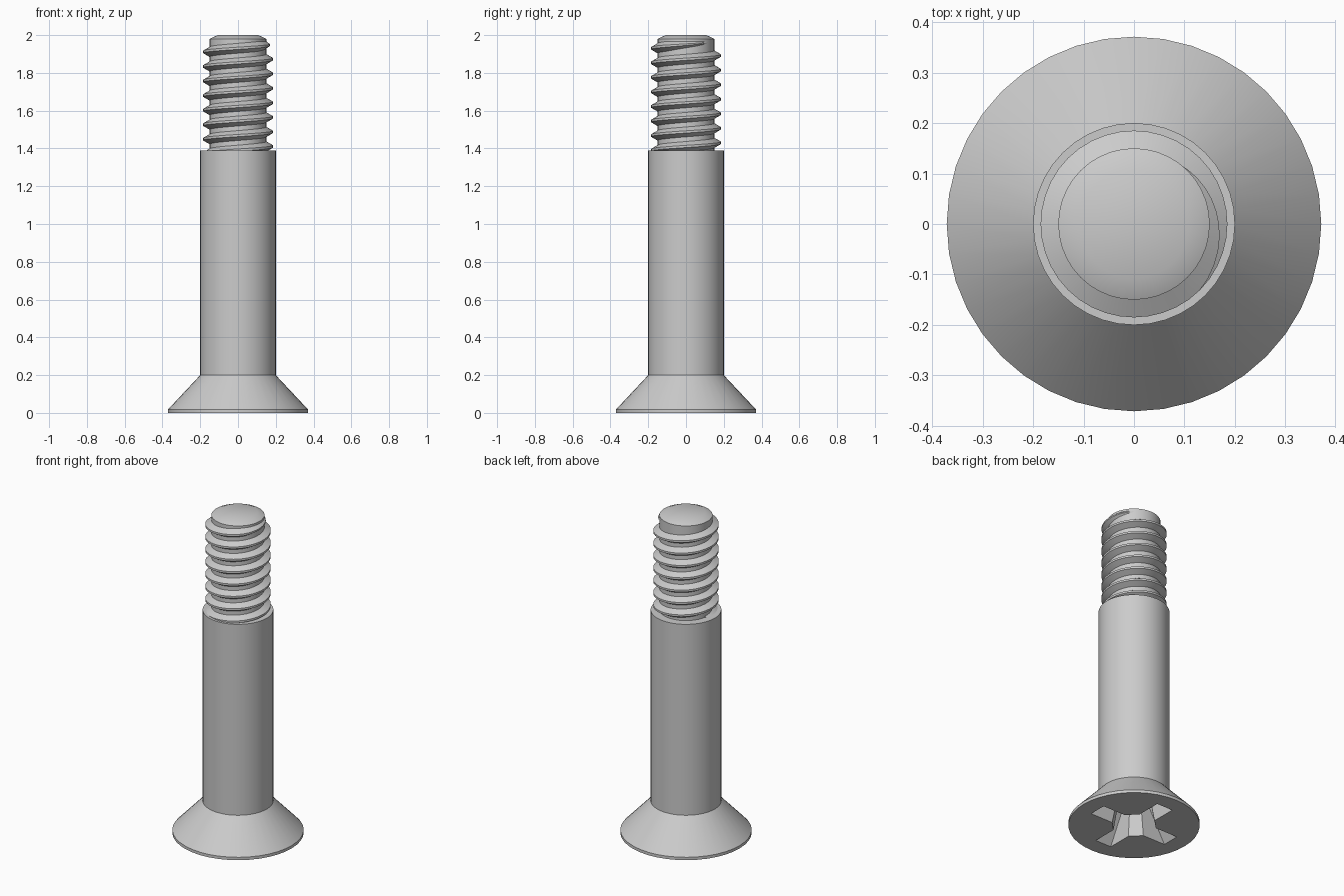
import bpy
import bmesh
from math import cos, sin, radians, pi

old = bpy.data.objects.get("Cube")
if old:
    bpy.data.objects.remove(old, do_unlink=True)

SEG = 40
steel = bpy.data.materials.new("grey steel")
steel.use_nodes = True
steel.diffuse_color = (0.6, 0.6, 0.6, 1)
steel.node_tree.nodes["Principled BSDF"].inputs["Base Color"].default_value = (0.6, 0.6, 0.6, 1)


def finish(name, bm):
    bmesh.ops.recalc_face_normals(bm, faces=bm.faces)
    mesh = bpy.data.meshes.new(name)
    bm.to_mesh(mesh)
    bm.free()
    mesh.materials.append(steel)
    obj = bpy.data.objects.new(name, mesh)
    bpy.context.collection.objects.link(obj)
    bpy.ops.object.select_all(action='DESELECT')
    obj.select_set(True)
    bpy.context.view_layer.objects.active = obj
    bpy.ops.object.shade_smooth_by_angle(angle=radians(30))
    return obj


def bridge(bm, a, b):
    n = len(a)
    for i in range(n):
        j = (i + 1) % n
        bm.faces.new((a[i], a[j], b[j], b[i]))


def lathe(bm, profile):
    rings = []
    for r, z in profile:
        rings.append([bm.verts.new((r * cos(2 * pi * i / SEG), r * sin(2 * pi * i / SEG), z))
                      for i in range(SEG)])
    for a, b in zip(rings, rings[1:]):
        bridge(bm, a, b)
    return rings


def cross_ring(bm, length, inner, half, z):
    # Four arms with chamfered inner corners
    quarter = [(length, half), (inner, half), (half, inner), (half, length)]
    ring = []
    for k in range(4):
        c, s = round(cos(k * pi / 2)), round(sin(k * pi / 2))
        ring += [bm.verts.new((x * c - y * s, x * s + y * c, z)) for x, y in quarter]
    return ring


# Countersunk head with cross recess, and plain shank
bm = bmesh.new()
rings = lathe(bm, [(0.371, 0), (0.371, 0.018), (0.2, 0.2), (0.2, 1.39)])
bm.faces.new(rings[-1])
rim = cross_ring(bm, 0.27, 0.115, 0.055, 0)
floor = cross_ring(bm, 0.11, 0.075, 0.035, 0.24)
bridge(bm, rim, floor)
bm.faces.new(floor)
border = []
for ring in (rings[0], rim):
    border += [bm.edges.get((ring[i - 1], ring[i])) for i in range(len(ring))]
bmesh.ops.triangle_fill(bm, edges=border, use_beauty=True, normal=(0, 0, -1))
finish("head_and_shank", bm)

# Core of the threaded end, with chamfered tip
bm = bmesh.new()
rings = lathe(bm, [(0.15, 1.36), (0.15, 1.98), (0.108, 2.0)])
bm.faces.new(rings[0])
bm.faces.new(rings[-1])
finish("threaded_core", bm)

# Right-handed helical thread that runs out into the core near the tip
PITCH, ROOT, DEPTH = 0.077, 0.145, 0.04
END, RUNOUT = radians(63), radians(108)
step = 2 * pi / SEG
bm = bmesh.new()
sections = []
for k in range(int(7.7 * SEG), -1, -1):
    back = k * step
    angle = END - back
    fade = max(min(1, back / RUNOUT), 0.03)
    z = 1.963 - PITCH * back / (2 * pi)
    shape = [(0, -0.029), (DEPTH, -0.006), (DEPTH, 0.006), (0, 0.029)]
    sections.append([bm.verts.new(((ROOT + d * fade) * cos(angle),
                                   (ROOT + d * fade) * sin(angle),
                                   z + h * (0.3 + 0.7 * fade))) for d, h in shape])
for a, b in zip(sections, sections[1:]):
    bridge(bm, a, b)
bm.faces.new(sections[0])
bm.faces.new(sections[-1])
finish("thread", bm)
